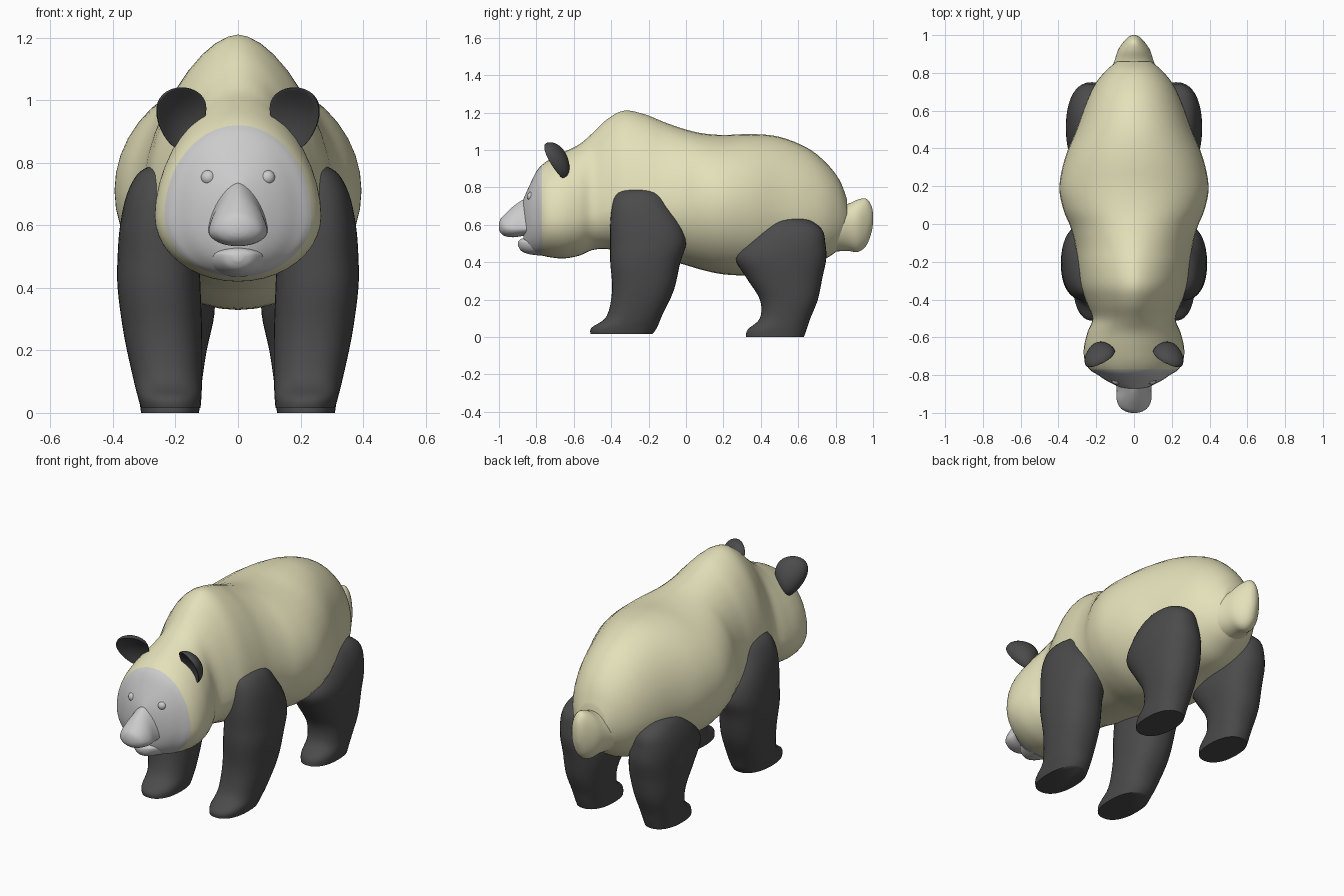
import bpy, bmesh, math
from mathutils import Matrix

if "Cube" in bpy.data.objects:
    bpy.data.objects.remove(bpy.data.objects["Cube"])

def material(name, rgb):
    m = bpy.data.materials.new(name)
    m.diffuse_color = (*rgb, 1)
    m.use_nodes = True
    m.node_tree.nodes["Principled BSDF"].inputs["Base Color"].default_value = m.diffuse_color
    return m

CREAM = material("cream_fur", (0.78, 0.75, 0.49))
DARK = material("dark_fur", (0.07, 0.07, 0.07))

def finish(name, bm, mat=None, angle=60):
    bmesh.ops.recalc_face_normals(bm, faces=bm.faces)
    me = bpy.data.meshes.new(name)
    bm.to_mesh(me)
    bm.free()
    ob = bpy.data.objects.new(name, me)
    bpy.context.collection.objects.link(ob)
    if mat:
        me.materials.append(mat)
    bpy.ops.object.select_all(action='DESELECT')
    ob.select_set(True)
    bpy.context.view_layer.objects.active = ob
    bpy.ops.object.shade_smooth_by_angle(angle=math.radians(angle))
    return ob

def smooth_keys(keys, steps=4):
    """Catmull-Rom interpolation of whole key rows."""
    out = []
    for i in range(len(keys) - 1):
        a, b, c, d = (keys[max(0, min(len(keys) - 1, i + k))] for k in (-1, 0, 1, 2))
        for s in range(steps):
            t = s / steps
            out.append([0.5 * (2*q + (r-p)*t + (2*p-5*q+4*r-w)*t*t + (3*q-p-3*r+w)*t**3)
                        for p, q, r, w in zip(a, b, c, d)])
    return out + [list(keys[-1])]

def power(v, p):
    return math.copysign(abs(v) ** (2 / p), v)

def along_y(row, t):
    # y, top, bottom, half width, height of widest point, roundness of upper half
    y, top, bot, w, zw, p = row
    c, s = math.cos(t), math.sin(t)
    if s < 0:
        p = 2
    return w * power(c, p), y, zw + power(s, p) * ((top - zw) if s > 0 else (zw - bot))

def along_z(row, t):
    # z, back/front limits in y, inner/outer limits in x
    z, y0, y1, x0, x1 = row
    return ((x0 + x1) / 2 + (x1 - x0) / 2 * power(math.cos(t), 2.3),
            (y0 + y1) / 2 + (y1 - y0) / 2 * power(math.sin(t), 2.3), z)

def loft(name, rows, section, mat=None, side=1, caps=(True, True), n=40):
    bm = bmesh.new()
    rings = []
    for row in rows:
        pts = [section(row, 2 * math.pi * k / n) for k in range(n)]
        rings.append([bm.verts.new((side * x, y, z)) for x, y, z in pts])
    for a, b in zip(rings, rings[1:]):
        for k in range(n):
            bm.faces.new((a[k], a[(k+1) % n], b[(k+1) % n], b[k]))
    for ring, cap in zip((rings[0], rings[-1]), caps):
        if cap:
            bm.faces.new(ring)
    return finish(name, bm, mat)

# Torso, neck and head in one sweep, cut where the grey face begins
trunk = smooth_keys([
    (.86, .74, .52, .09, .63, 2), (.82, .84, .47, .14, .64, 2), (.75, .93, .42, .20, .65, 2),
    (.65, 1.01, .37, .25, .66, 2), (.50, 1.07, .35, .305, .68, 2), (.35, 1.085, .33, .365, .70, 2),
    (.20, 1.08, .335, .395, .71, 2), (.08, 1.09, .36, .375, .71, 2), (-.02, 1.115, .39, .335, .70, 1.9),
    (-.12, 1.15, .41, .31, .70, 1.8), (-.22, 1.19, .43, .30, .70, 1.75), (-.33, 1.21, .45, .285, .70, 1.7),
    (-.42, 1.165, .47, .25, .68, 1.75), (-.50, 1.09, .465, .22, .66, 1.85), (-.57, 1.03, .435, .245, .64, 1.9),
    (-.65, .99, .42, .265, .63, 1.9), (-.72, .955, .425, .262, .63, 1.9), (-.77, .92, .435, .235, .63, 2),
    (-.80, .885, .44, .19, .63, 2.1), (-.83, .825, .455, .145, .63, 2.2), (-.855, .77, .475, .095, .63, 2.2),
    (-.87, .735, .51, .055, .63, 2)])
cut = 17 * 4
loft("body", trunk[:cut + 1], along_y, CREAM, caps=(True, False))
loft("face", trunk[cut:], along_y, caps=(False, True))

# Muzzle and lower jaw
loft("muzzle", smooth_keys([
    (-.79, .77, .545, .11, .59, 1.7), (-.87, .735, .54, .092, .58, 1.6), (-.925, .697, .533, .093, .58, 1.6),
    (-.97, .655, .54, .075, .585, 1.8), (-.992, .63, .557, .045, .59, 2), (-1.0, .605, .575, .015, .59, 2)]), along_y)
loft("lower_jaw", smooth_keys([
    (-.78, .535, .435, .11, .50, 2), (-.84, .53, .443, .08, .505, 2), (-.88, .525, .46, .05, .505, 2),
    (-.897, .51, .485, .015, .50, 2)]), along_y)

# Tail
loft("tail", smooth_keys([
    (.77, .70, .455, .14, .58, 2), (.86, .71, .46, .105, .59, 2), (.92, .735, .455, .085, .60, 2),
    (.965, .738, .49, .055, .61, 2), (.992, .70, .56, .028, .63, 2), (1.0, .66, .61, .008, .635, 2)]), along_y, CREAM)

FRONT = smooth_keys([
    (.015, -.51, -.18, .12, .31), (.05, -.505, -.155, .117, .32), (.11, -.425, -.13, .115, .335),
    (.25, -.395, -.065, .115, .365), (.40, -.405, -.03, .12, .385), (.50, -.405, .0, .125, .385),
    (.60, -.405, -.025, .14, .377), (.70, -.395, -.09, .15, .355), (.77, -.37, -.13, .15, .315),
    (.80, -.30, -.20, .17, .25)])
HIND = smooth_keys([
    (0, .32, .63, .125, .31), (.04, .33, .645, .12, .315), (.10, .395, .665, .115, .32),
    (.20, .395, .705, .10, .335), (.32, .32, .73, .075, .35), (.42, .265, .75, .08, .36),
    (.50, .31, .745, .10, .355), (.57, .37, .73, .12, .335), (.62, .44, .67, .15, .30),
    (.64, .50, .60, .18, .24)])

for side, label in ((1, "left"), (-1, "right")):
    loft("front_leg_" + label, FRONT, along_z, DARK, side)
    loft("hind_leg_" + label, HIND, along_z, DARK, side)

    # Cupped ear: flattened ball whose front is pushed in
    bm = bmesh.new()
    bmesh.ops.create_uvsphere(bm, u_segments=32, v_segments=20, radius=1)
    for v in bm.verts:
        x, y, z = v.co
        if y < 0:
            y = -0.35 * y - 0.5 * (1 + y) * -y
        taper = 1 + 0.3 * z
        v.co = (x * 0.083 * taper - 0.012 * (1 - z) , y * 0.062 - 0.02, z * 0.105)
    bm.transform(Matrix.Translation((.2, -.685, .95)) @ Matrix.Rotation(math.radians(-25), 4, 'Z')
                 @ Matrix.Rotation(math.radians(24), 4, 'X'))
    bm.transform(Matrix.Diagonal((side, 1, 1, 1)))
    finish("ear_" + label, bm, DARK)

    # Eyeball with a raised lid ring
    turn = Matrix.Translation((side * .094, -.825, .752)) @ Matrix.Rotation(math.radians(side * 25), 4, 'Z')
    bm = bmesh.new()
    bmesh.ops.create_uvsphere(bm, u_segments=20, v_segments=12, radius=.025)
    bm.transform(turn)
    finish("eye_" + label, bm)
    lid = [[bm_r for bm_r in (.026 + .006 * math.cos(a), .008 * math.sin(a))]
           for a in (2 * math.pi * k / 8 for k in range(8))]
    bm = bmesh.new()
    rings = [[bm.verts.new((r * math.cos(u), d, r * math.sin(u))) for r, d in lid]
             for u in (2 * math.pi * k / 24 for k in range(24))]
    for i, a in enumerate(rings):
        b = rings[(i + 1) % 24]
        for k in range(8):
            bm.faces.new((a[k], a[(k+1) % 8], b[(k+1) % 8], b[k]))
    bm.transform(turn)
    finish("eyelid_" + label, bm)

# Nose pad
bm = bmesh.new()
bmesh.ops.create_uvsphere(bm, u_segments=20, v_segments=12, radius=1)
bm.transform(Matrix.Translation((0, -.97, .605)) @ Matrix.Diagonal((.042, .028, .027, 1)))
finish("nose", bm)
